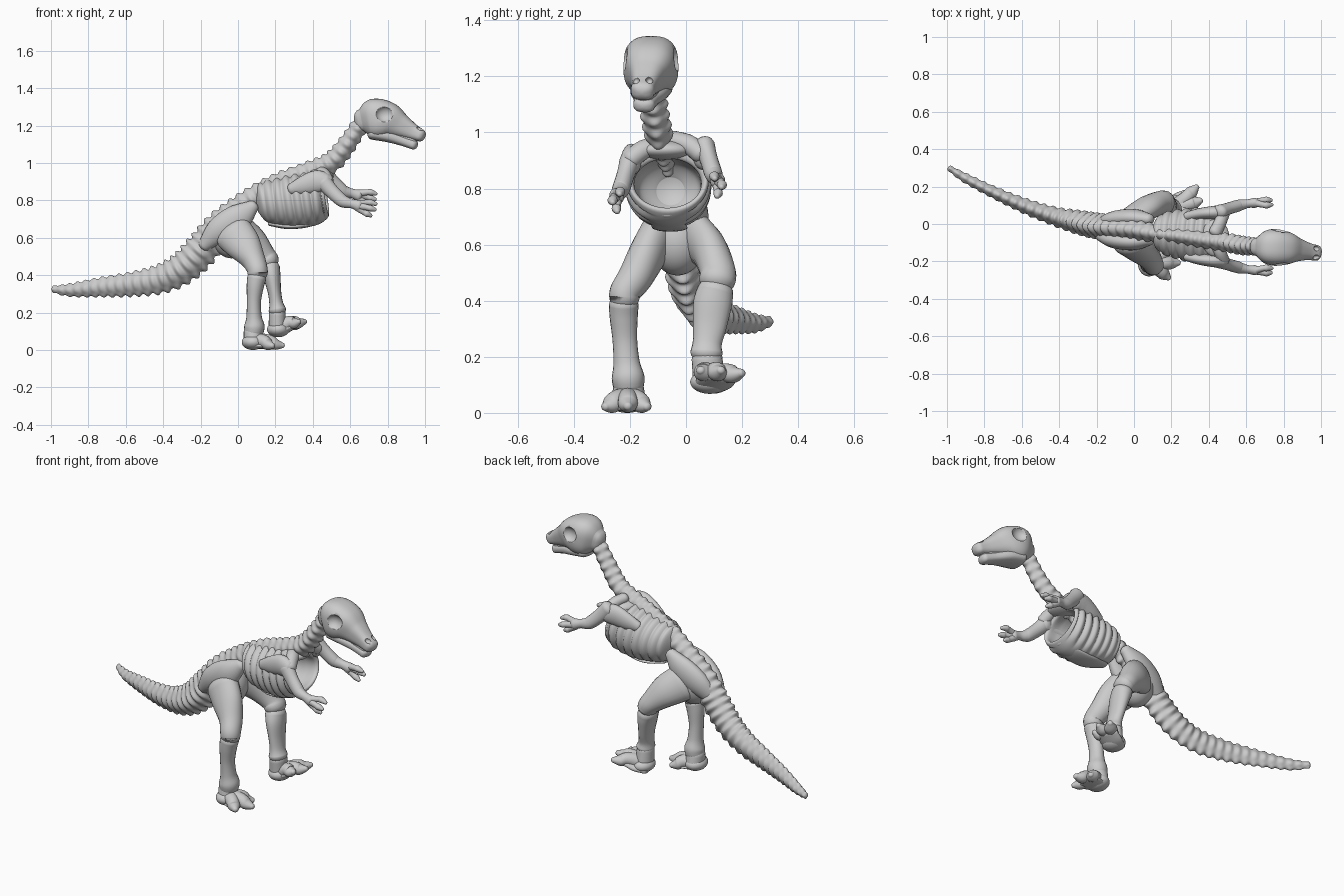
import bpy, bmesh
from math import sin, cos, pi
from mathutils import Vector, Matrix


def finish(bm, name):
    bmesh.ops.recalc_face_normals(bm, faces=bm.faces)
    for f in bm.faces:
        f.smooth = True
    me = bpy.data.meshes.new(name)
    bm.to_mesh(me)
    bm.free()
    ob = bpy.data.objects.new(name, me)
    bpy.context.collection.objects.link(ob)
    return ob


def catmull(p, steps):
    out = []
    for i in range(len(p) - 1):
        a, b, c, d = p[max(i - 1, 0)], p[i], p[i + 1], p[min(i + 2, len(p) - 1)]
        for k in range(steps):
            t = k / steps
            out.append([0.5 * (2 * B + (C - A) * t + (2 * A - 5 * B + 4 * C - D) * t * t
                               + (3 * B - A - 3 * C + D) * t ** 3) for A, B, C, D in zip(a, b, c, d)])
    return out + [list(p[-1])]


# Lofted tube through points (x, y, z, side radius, up radius) with rounded ends
def tube(name, pts, steps=6, sides=20, bump=None, axis=None, caps=True):
    rows = catmull(pts, steps)
    cen = [Vector(r[:3]) for r in rows]
    rings, s = [], 0.0
    last = len(rows) - 1
    for i, r in enumerate(rows):
        t = Vector(axis) if axis else cen[min(i + 1, last)] - cen[max(i - 1, 0)]
        t.normalize()
        y = Vector((0, 1, 0))
        u = (y - t * t.dot(y)).normalized()
        v = t.cross(u)
        if i:
            s += (cen[i] - cen[i - 1]).length
        ru, rv = max(r[3], .002), max(r[4], .002)
        ks = [(0.0, 1.0)]
        if caps and i in (0, last):
            cap = [(sin(q) * .8 * min(ru, rv), cos(q)) for q in (.4, .8, 1.15, 1.45)]
            ks = [(-d, k) for d, k in reversed(cap)] + ks if i == 0 else ks + cap
        for off, k in ks:
            ring = []
            for j in range(sides):
                a = 2 * pi * j / sides
                m = k * (bump(s, a) if bump else 1)
                ring.append(cen[i] + t * off + u * (ru * m * cos(a)) + v * (rv * m * sin(a)))
            rings.append(ring)
    bm = bmesh.new()
    vs = [[bm.verts.new(c) for c in ring] for ring in rings]
    for A, B in zip(vs, vs[1:]):
        for j in range(sides):
            bm.faces.new((A[j], A[(j + 1) % sides], B[(j + 1) % sides], B[j]))
    bm.faces.new(vs[0])
    bm.faces.new(vs[-1])
    return finish(bm, name)


def blob(name, loc, rad):
    bm = bmesh.new()
    bmesh.ops.create_icosphere(bm, subdivisions=4, radius=1,
                               matrix=Matrix.Translation(loc) @ Matrix.Diagonal((*rad, 1)))
    return finish(bm, name)


def flip(pts, c, dz=0):
    return [(p[0], 2 * c - p[1], p[2] + dz, *p[3:]) for p in pts]


# Backbone from tail tip to skull, with lobed vertebrae
def vertebra(s, a):
    lobe = .5 + .5 * cos(4 * a)
    return .92 + .12 * lobe + (.03 + .09 * lobe) * cos(2 * pi * s / .05)


tube("backbone", [
    (-.985, .297, .325, .014, .018), (-.9, .245, .32, .024, .032), (-.74, .165, .335, .03, .048),
    (-.58, .095, .35, .038, .06), (-.42, .04, .378, .047, .072), (-.3, .01, .435, .058, .08),
    (-.2, -.01, .53, .062, .085), (-.1, -.02, .66, .06, .075), (0, -.03, .75, .05, .065),
    (.12, -.05, .835, .045, .058), (.25, -.065, .90, .042, .056), (.38, -.085, .95, .042, .053),
    (.5, -.1, 1.005, .046, .053), (.58, -.115, 1.095, .046, .048), (.65, -.12, 1.2, .042, .043)],
    steps=32, sides=32, bump=vertebra)


# Hollow rib cage, open at the front, with grooves between the ribs
def ribs(s, a):
    fade = min(1, max(0, (sin(a) + .95) * 4)) if s < .355 else 0
    return 1 + .11 * fade * (abs(sin(pi * s / .05)) - .7)


tube("rib_cage", [
    (.10, -.045, .795, .04, .06), (.14, -.048, .79, .10, .108), (.22, -.053, .79, .128, .13),
    (.32, -.06, .80, .145, .147), (.41, -.065, .815, .15, .145), (.465, -.065, .83, .143, .12),
    (.46, -.065, .82, .122, .09), (.40, -.065, .81, .118, .10), (.32, -.06, .80, .105, .09),
    (.27, -.055, .79, .05, .05)], steps=18, sides=48, bump=ribs, axis=(1, -.05, .15), caps=False)
tube("breastbone", [(.17, -.05, .675, .03, .012), (.27, -.055, .66, .06, .014),
                    (.38, -.062, .672, .06, .014), (.465, -.066, .712, .035, .016)])
blob("chest_top", (.435, -.075, .938), (.075, .10, .035))

# Skull with boxy section, eye sockets and nostrils cut out
boxy = lambda s, a: (abs(cos(a)) ** 2.7 + abs(sin(a)) ** 2.7) ** (-1 / 2.7)
skull = tube("skull", [
    (.66, -.122, 1.228, .05, .06), (.70, -.123, 1.235, .086, .098), (.75, -.125, 1.237, .098, .106),
    (.81, -.13, 1.226, .09, .094), (.87, -.138, 1.198, .064, .066), (.93, -.147, 1.168, .046, .045),
    (.975, -.155, 1.148, .042, .034)], steps=8, sides=40, bump=boxy)
for side in (-1, 1):
    for loc, rad in (((.785, -.127 + side * .108, 1.262), (.05, .042, .045)),
                     ((.975, -.155 + side * .024, 1.185), (.02, .013, .014))):
        cut = blob("socket_cutter", loc, rad)
        cut.hide_render = True
        mod = skull.modifiers.new("socket", 'BOOLEAN')
        mod.operation, mod.solver, mod.object = 'DIFFERENCE', 'EXACT', cut
        bpy.context.view_layer.objects.active = skull
        bpy.ops.object.modifier_apply(modifier=mod.name)
        bpy.data.objects.remove(cut)
tube("lower_jaw", [(.72, -.123, 1.158, .075, .034), (.80, -.13, 1.143, .068, .032),
                   (.88, -.141, 1.118, .046, .027), (.94, -.15, 1.097, .038, .026)], bump=boxy)
tube("mouth_inside", [(.74, -.124, 1.175, .055, .04), (.84, -.135, 1.15, .045, .035),
                      (.935, -.15, 1.12, .03, .03)])

# Pelvis
blob("pelvis_core", (-.035, -.03, .615), (.105, .10, .125))
ilium = [(-.18, -.06, .56, .03, .035), (-.1, -.085, .64, .045, .07),
         (0, -.095, .705, .045, .075), (.08, -.085, .768, .03, .035)]
tube("ilium_right", ilium)
tube("ilium_left", flip(ilium, -.03))

# Legs, each in its own stride: thigh and shin meet at knobby joints
tube("thigh_right", [(-.025, -.105, .625, .065, .105), (.03, -.14, .56, .066, .094),
                     (.08, -.18, .485, .062, .066), (.102, -.215, .435, .056, .056),
                     (.105, -.22, .41, .054, .054)])
tube("shin_right", [(.1, -.222, .385, .053, .051), (.092, -.222, .34, .05, .046), (.085, -.218, .26, .044, .038),
                    (.086, -.212, .18, .047, .041), (.088, -.207, .13, .058, .054), (.085, -.205, .10, .056, .052)])
tube("ankle_right", [(.082, -.205, .095, .054, .052), (.08, -.205, .045, .062, .05)])
tube("thigh_left", [(0, .04, .625, .06, .10), (.07, .085, .575, .064, .088), (.14, .113, .505, .064, .062),
                    (.165, .112, .475, .066, .057)])
tube("shin_left", [(.172, .105, .435, .065, .053), (.182, .095, .39, .069, .046), (.195, .085, .31, .06, .036),
                   (.204, .076, .25, .052, .037), (.21, .073, .215, .058, .047)])
tube("ankle_left", [(.21, .075, .195, .055, .045), (.21, .08, .13, .056, .046)])


# Feet with three knuckled toes
def foot(side, base, heel, tips):
    blob("heel_" + side, heel, (.06, .07, .042))
    b = Vector(base)
    for i, tip in enumerate(tips):
        t = Vector(tip)
        m = b.lerp(t, .5) + Vector((0, 0, .01))
        k = b.lerp(t, .75)
        tube(f"toe_{side}_{i + 1}", [(*b, .05, .046), (*m, .036, .036), (*k, .034, .03), (*t, .016, .015)])


foot("right", (.09, -.208, .048), (.08, -.21, .042), [(.185, -.288, .022), (.238, -.207, .024), (.19, -.138, .022)])
foot("left", (.225, .085, .12), (.215, .085, .11), [(.325, .052, .152), (.356, .125, .152), (.335, .198, .142)])
tube("sole_right", [(.08, -.208, .024, .055, .018), (.13, -.209, .022, .07, .016), (.17, -.21, .02, .065, .013)])
tube("sole_left", [(.19, .088, .088, .05, .02), (.24, .1, .105, .068, .025), (.29, .118, .13, .068, .022)])

# Shoulder blades, collars, arms and fingers
blade = [(.285, -.175, .86, .024, .03), (.35, -.188, .88, .03, .05), (.42, -.195, .90, .035, .06),
         (.47, -.197, .895, .038, .05)]
collar = [(.435, -.1, .955, .035, .03), (.46, -.15, .94, .035, .032), (.475, -.195, .905, .035, .036)]
arm = [(.46, -.2, .895, .038, .044), (.5, -.215, .85, .032, .038), (.55, -.23, .803, .032, .035),
       (.575, -.237, .79, .029, .031), (.61, -.243, .782, .023, .025), (.645, -.247, .772, .027, .031)]
fingers = [[(.645, -.247, .782, .02, .02), (.69, -.237, .788, .016, .016), (.71, -.235, .788, .018, .017),
            (.737, -.237, .78, .01, .01)],
           [(.645, -.25, .77, .02, .02), (.69, -.26, .762, .016, .016), (.71, -.262, .757, .018, .017),
            (.733, -.261, .75, .01, .01)],
           [(.64, -.247, .76, .02, .02), (.675, -.248, .735, .015, .015), (.69, -.248, .728, .017, .017),
            (.71, -.245, .718, .01, .01)]]
for side in ("right", "left"):
    near = side == "right"
    place = lambda p, dz: p if near else flip(p, -.067, dz)
    tube("arm_" + side, place(arm, .055))
    for i, f in enumerate(fingers):
        tube(f"finger_{side}_{i + 1}", place(f, .055), sides=14)
    tube("shoulder_blade_" + side, place(blade, .02))
    tube("collar_" + side, collar if near else flip(collar, -.072, .02))
